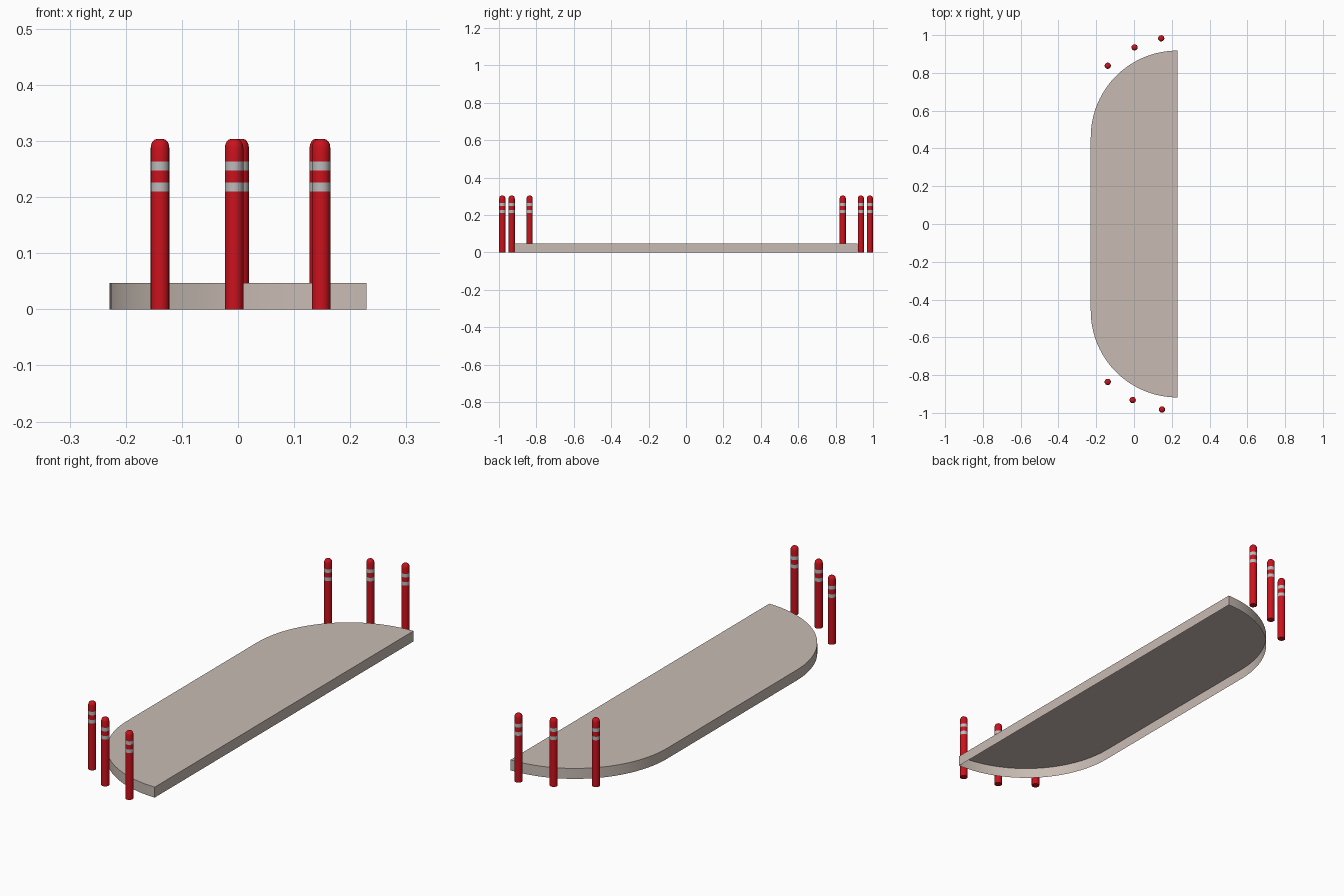
import bpy, bmesh
from math import sin, cos, pi

if "Cube" in bpy.data.objects:
    bpy.data.objects.remove(bpy.data.objects["Cube"])


def material(name, rgb):
    m = bpy.data.materials.new(name)
    m.diffuse_color = (*rgb, 1)
    m.use_nodes = True
    m.node_tree.nodes["Principled BSDF"].inputs["Base Color"].default_value = m.diffuse_color
    return m


stone = material("stone", (0.58, 0.50, 0.45))
red = material("red", (0.60, 0.006, 0.012))
silver = material("silver", (0.50, 0.50, 0.50))


def finish(bm, name, mats):
    me = bpy.data.meshes.new(name)
    bm.to_mesh(me)
    bm.free()
    for m in mats:
        me.materials.append(m)
    ob = bpy.data.objects.new(name, me)
    bpy.context.collection.objects.link(ob)
    bpy.ops.object.select_all(action='DESELECT')
    ob.select_set(True)
    bpy.context.view_layer.objects.active = ob
    bpy.ops.object.shade_smooth_by_angle(angle=pi / 6)
    return ob


# Kerb platform: a top and side walls, open underneath
X, Y, H, N = 0.229, 0.918, 0.047, 24
R = 2 * X
arc = [(X - R * sin(a), Y - R + R * cos(a)) for a in (pi / 2 * i / N for i in range(N + 1))]
outline = arc + [(x, -y) for x, y in reversed(arc)]      # counter-clockwise
bm = bmesh.new()
low = [bm.verts.new((x, y, 0)) for x, y in outline]
high = [bm.verts.new((x, y, H)) for x, y in outline]
bm.faces.new(high)
for i in range(len(low)):
    j = (i + 1) % len(low)
    bm.faces.new((low[i], low[j], high[j], high[i]))
finish(bm, "kerb_platform", [stone])


# Posts: turned profile with two reflective bands and a rounded cap
PROFILE = [(0.0165, 0), (0.0165, 0.210), (0.0165, 0.226), (0.0165, 0.247),
           (0.0165, 0.263), (0.0165, 0.288), (0.0155, 0.2945),
           (0.0132, 0.2990), (0.0100, 0.3022), (0.0055, 0.3036)]
BANDS = (1, 3)
SIDES = 24


def post(name, px, py):
    bm = bmesh.new()
    rings = [[bm.verts.new((px + r * cos(2 * pi * k / SIDES),
                            py + r * sin(2 * pi * k / SIDES), z))
              for k in range(SIDES)] for r, z in PROFILE]
    for n, (a, b) in enumerate(zip(rings, rings[1:])):
        for k in range(SIDES):
            j = (k + 1) % SIDES
            f = bm.faces.new((a[k], a[j], b[j], b[k]))
            f.material_index = int(n in BANDS)
    bm.faces.new(rings[-1])
    bm.faces.new(rings[0][::-1])
    finish(bm, name, [red, silver])


# Three posts around each rounded end
front = [(-0.139, -0.836), (-0.007, -0.932), (0.148, -0.982)]
back = [(-0.139, 0.838), (0.003, 0.935), (0.144, 0.983)]
for end, spots in (("front", front), ("back", back)):
    for i, (x, y) in enumerate(spots, 1):
        post(f"{end}_post_{i}", x, y)
